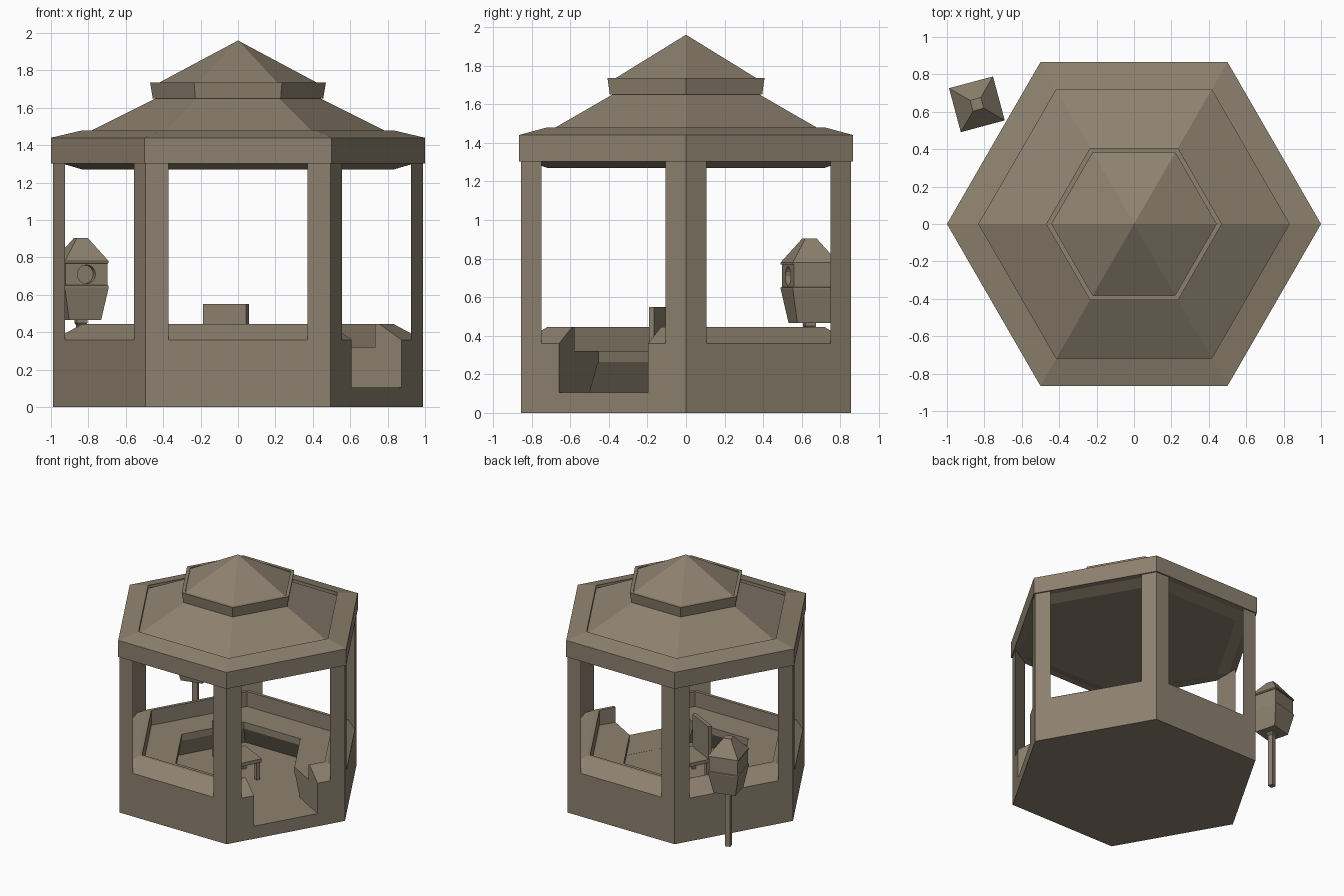
import bpy, bmesh
from math import radians, cos, sin, pi
from mathutils import Matrix, Vector

cube = bpy.data.objects.get("Cube")
if cube:
    bpy.data.objects.remove(cube)

# Single weathered stone colour
STONE = (0.27, 0.222, 0.16, 1)
mat = bpy.data.materials.new("weathered_tan")
mat.use_nodes = True
mat.diffuse_color = STONE
bsdf = next(n for n in mat.node_tree.nodes if n.type == 'BSDF_PRINCIPLED')
bsdf.inputs["Base Color"].default_value = STONE
bsdf.inputs["Roughness"].default_value = 0.9


def finish(bm, name):
    bmesh.ops.recalc_face_normals(bm, faces=bm.faces[:])
    mesh = bpy.data.meshes.new(name)
    bm.to_mesh(mesh)
    bm.free()
    mesh.materials.append(mat)
    obj = bpy.data.objects.new(name, mesh)
    bpy.context.collection.objects.link(obj)
    return obj


def ring_solid(name, profile, sides=6, turn=0.0, center=(0, 0)):
    """Sweep an (radius, height) profile round a regular polygon."""
    bm = bmesh.new()
    rings = []
    for r, z in profile:
        count = sides if r > 0 else 1
        rings.append([bm.verts.new((center[0] + r * cos(turn + 2 * pi * i / sides),
                                    center[1] + r * sin(turn + 2 * pi * i / sides), z))
                      for i in range(count)])
    for a, b in zip(rings, rings[1:]):
        for i in range(sides):
            j = (i + 1) % sides
            quad = [a[i % len(a)], a[j % len(a)], b[j % len(b)], b[i % len(b)]]
            bm.faces.new(list(dict.fromkeys(quad)))
    return finish(bm, name)


def box(name, frame, center, size):
    bm = bmesh.new()
    bmesh.ops.create_cube(bm, size=1, matrix=frame @ Matrix.Translation(center)
                          @ Matrix.Diagonal((*size, 1)))
    return finish(bm, name)


def cut(obj, cutter):
    mod = obj.modifiers.new("cut", 'BOOLEAN')
    mod.operation = 'DIFFERENCE'
    mod.solver = 'EXACT'
    mod.object = cutter
    bpy.context.view_layer.objects.active = obj
    bpy.ops.object.modifier_apply(modifier=mod.name)
    bpy.data.objects.remove(cutter)


# Base: low wall, sloped sill, bench ring and floor in one profile
base = ring_solid("base_wall_and_bench", [
    (0, 0), (0.988, 0), (0.988, 0.36), (0.83, 0.445), (0.8, 0.445), (0.8, 0.32),
    (0.52, 0.32), (0.52, 0.265), (0.62, 0.105), (0, 0.105)])

# Doorway through the front-left wall and bench
door_frame = Matrix.Rotation(radians(-30), 4, 'Z')
cut(base, box("doorway_cutter", door_frame, (0.7, 0, 0.406), (0.7, 0.532, 0.6)))

# Six triangular corner posts
corners = [Vector((0.988 * cos(i * pi / 3), 0.988 * sin(i * pi / 3), 0)) for i in range(6)]
for i, corner in enumerate(corners):
    bm = bmesh.new()
    plan = [corner.lerp(corners[i - 1], 0.125), corner,
            corner.lerp(corners[(i + 1) % 6], 0.125)]
    low = [bm.verts.new(p + Vector((0, 0, 0.3))) for p in plan]
    high = [bm.verts.new(p + Vector((0, 0, 1.35))) for p in plan]
    bm.faces.new(low)
    bm.faces.new(high)
    for k in range(3):
        bm.faces.new((low[k - 1], low[k], high[k], high[k - 1]))
    finish(bm, f"corner_post_{i + 1}")

# Roof: ceiling, fascia, raised rim, lower slope, cupola and cap
ring_solid("roof", [
    (0, 1.27), (0.83, 1.27), (0.94, 1.302), (1, 1.302), (1, 1.44), (0.83, 1.48),
    (0.83, 1.455), (0.44, 1.65), (0.456, 1.65), (0.47, 1.735), (0.44, 1.735),
    (0.44, 1.725), (0, 1.96)])

# Chair turned slightly towards the doorway
chair = Matrix.Translation((-0.065, -0.12, 0)) @ Matrix.Rotation(radians(-27), 4, 'Z')
box("chair_back", chair, (0, 0, 0.405), (0.26, 0.03, 0.29))
box("chair_seat", chair, (0, 0.13, 0.265), (0.27, 0.28, 0.03))
for sx in (-1, 1):
    for y in (0.015, 0.245):
        box("chair_leg", chair, (sx * 0.11, y, 0.178), (0.03, 0.03, 0.15))

# Birdhouse on a pole beside the back right wall
spot = (-0.84, 0.64)
turn = radians(60)
house = ring_solid("birdhouse", [
    (0, 0.465), (0.125, 0.465), (0.172, 0.64), (0.172, 0.65), (0.163, 0.652),
    (0.163, 0.768), (0.172, 0.77), (0.172, 0.78), (0.042, 0.905), (0, 0.905)],
    sides=4, turn=turn, center=spot)
bm = bmesh.new()
face_dir = Vector((sin(radians(15)), -cos(radians(15)), 0))
hole = Matrix.Translation(Vector((*spot, 0.71)) + face_dir * 0.12) \
    @ face_dir.to_track_quat('Z', 'Y').to_matrix().to_4x4()
bmesh.ops.create_cone(bm, cap_ends=True, segments=16, radius1=0.05, radius2=0.05,
                      depth=0.1, matrix=hole)
cut(house, finish(bm, "entrance_cutter"))
ring_solid("birdhouse_pole", [(0, 0), (0.03, 0), (0.03, 0.44), (0.04, 0.45),
                              (0.04, 0.47), (0, 0.47)], sides=4, turn=turn, center=spot)
